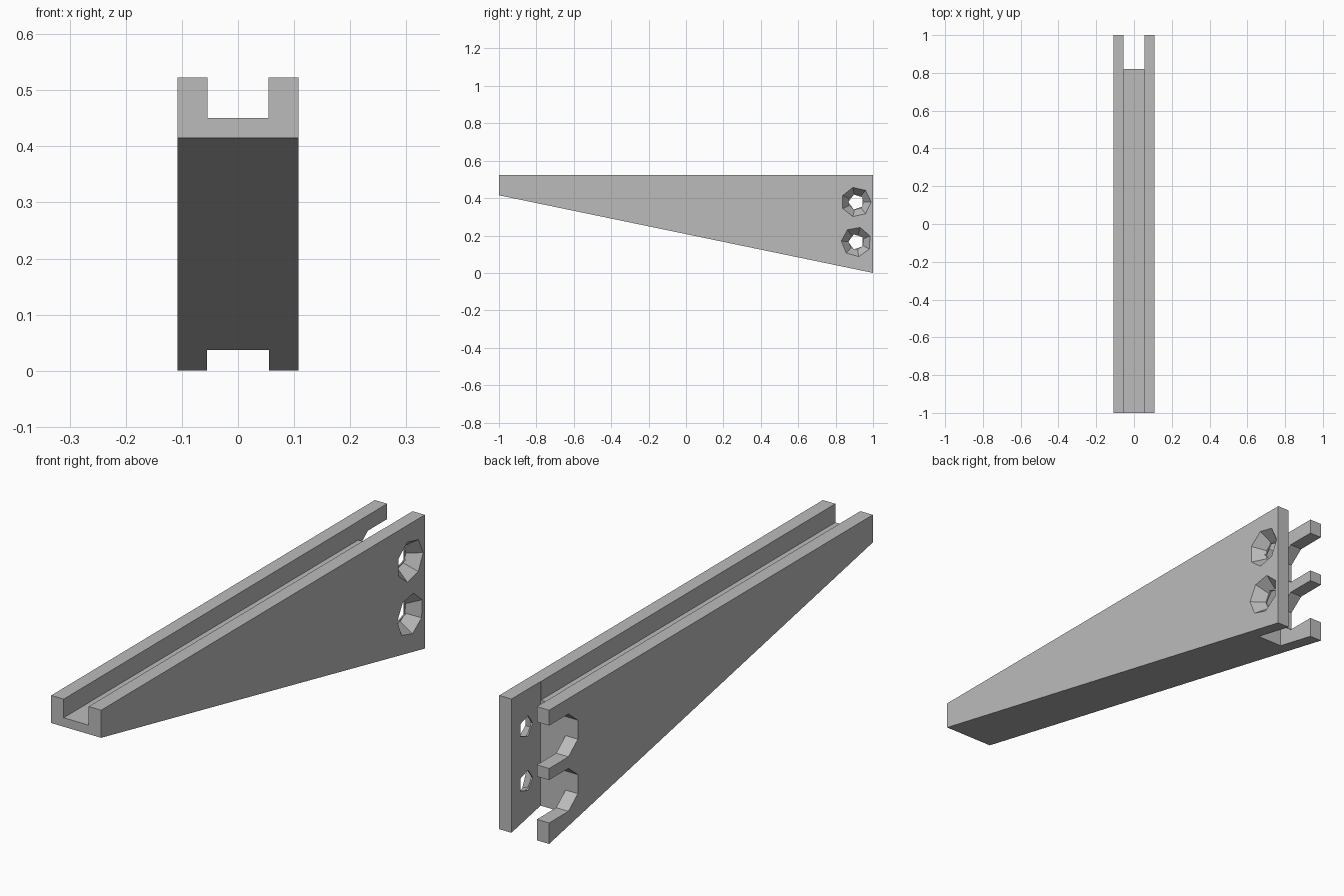
import bpy, bmesh, math

cube = bpy.data.objects.get("Cube")
if cube:
    bpy.data.objects.remove(cube, do_unlink=True)

HALF = 0.108      # half width of the arm
SLOT = 0.055      # half width of the channels
TOP = 0.523

grey = bpy.data.materials.new("plain_grey")
grey.use_nodes = True
colour = (0.5, 0.5, 0.5, 1)
grey.diffuse_color = colour
grey.node_tree.nodes["Principled BSDF"].inputs["Base Color"].default_value = colour


def loft(name, ring_a, xa, ring_b, xb):
    """Solid between two (y, z) outlines placed at xa and xb."""
    bm = bmesh.new()
    a = [bm.verts.new((xa, y, z)) for y, z in ring_a]
    b = [bm.verts.new((xb, y, z)) for y, z in ring_b]
    bm.faces.new(a)
    bm.faces.new(b)
    for i in range(len(a)):
        j = (i + 1) % len(a)
        bm.faces.new((a[i], a[j], b[j], b[i]))
    bmesh.ops.recalc_face_normals(bm, faces=bm.faces[:])
    mesh = bpy.data.meshes.new(name)
    bm.to_mesh(mesh)
    bm.free()
    mesh.materials.append(grey)
    obj = bpy.data.objects.new(name, mesh)
    bpy.context.collection.objects.link(obj)
    return obj


def polygon(cy, cz, r, sides, turn):
    angles = [math.radians(turn + 360 * i / sides) for i in range(sides)]
    return [(cy + r * math.cos(t), cz + r * math.sin(t)) for t in angles]


def box(y0, y1, z0, z1):
    return [(y0, z0), (y1, z0), (y1, z1), (y0, z1)]


def cut(target, cutter):
    mod = target.modifiers.new("cut", 'BOOLEAN')
    mod.operation = 'DIFFERENCE'
    mod.solver = 'EXACT'
    mod.object = cutter
    bpy.context.view_layer.objects.active = target
    bpy.ops.object.modifier_apply(modifier=mod.name)
    bpy.data.objects.remove(cutter, do_unlink=True)


# Tapered arm
side = [(-1, 0.415), (1, 0), (1, TOP), (-1, TOP)]
arm = loft("bracket_arm", side, -HALF, side, HALF)

# Long groove in the top, and the upright channel at the back
groove = box(-1.1, 1.1, 0.45, 0.6)
cut(arm, loft("groove_cutter", groove, -SLOT + 0.001, groove, SLOT - 0.001))
channel = box(0.82, 1.1, -0.1, 0.6)
cut(arm, loft("channel_cutter", channel, -SLOT, channel, SLOT))

for z, turn in ((0.379, 0), (0.166, 23)):
    # Countersunk screw hole on one cheek
    cut(arm, loft("sink_cutter", polygon(0.91, z, 0.088, 7, turn), HALF + 0.01,
                  polygon(0.91, z, 0.042, 7, turn), SLOT + 0.005))
    hole = polygon(0.91, z, 0.042, 5, 36)
    cut(arm, loft("hole_cutter", hole, 0, hole, HALF + 0.05))
    # Open ended notch in the opposite cheek, leaving three prongs
    notch = polygon(0.90, z, 0.086, 7, 0)[2:6] + [(1.1, z - 0.084), (1.1, z + 0.084)]
    cut(arm, loft("notch_cutter", notch, -HALF - 0.05, notch, -0.02))
